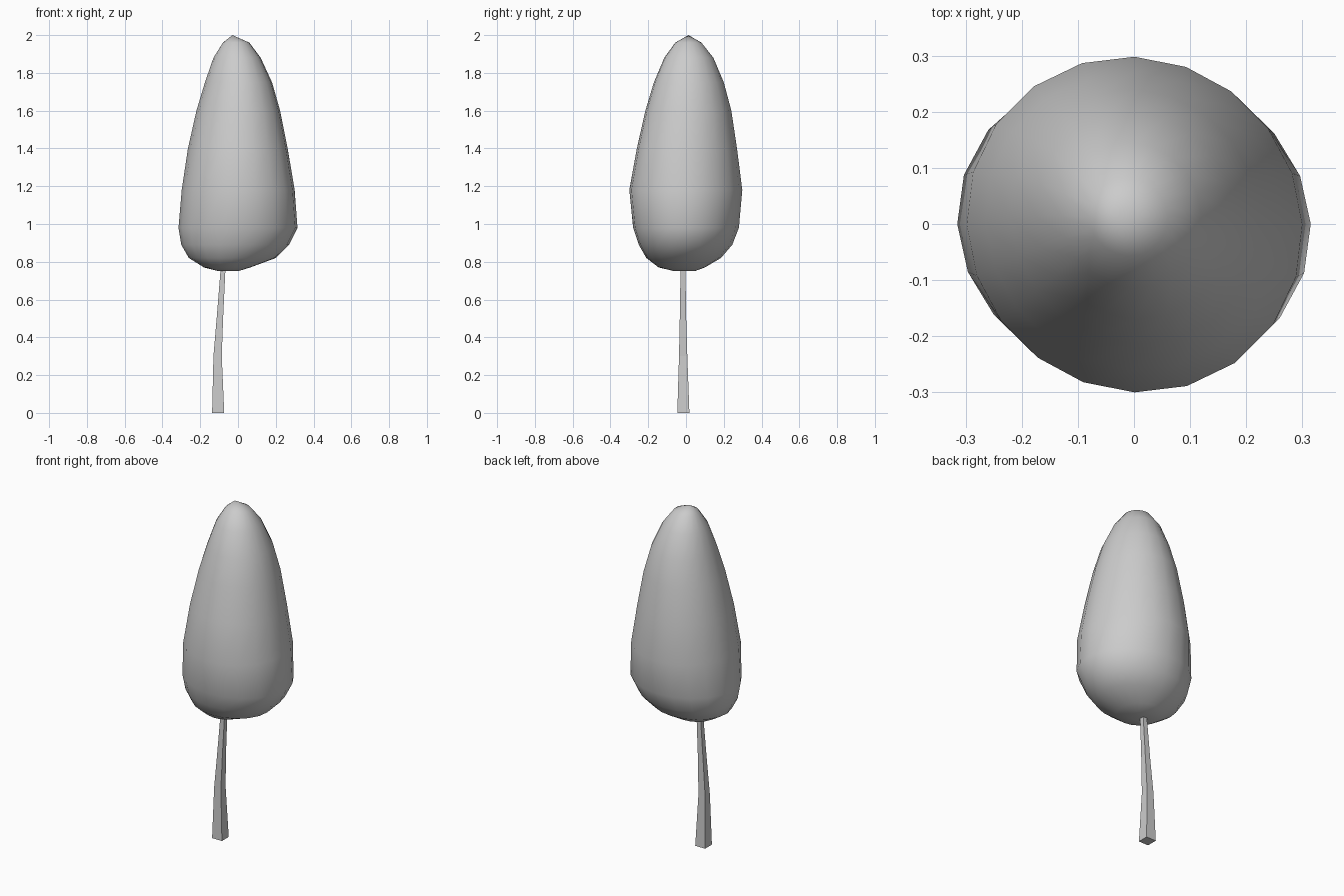
import bpy, bmesh
from math import cos, sin, pi

if "Cube" in bpy.data.objects:
    bpy.data.objects.remove(bpy.data.objects["Cube"])


def loft(name, rings, smooth, tip=None):
    """Skin a list of vertex rings, closing the ends with a cap or a tip."""
    bm = bmesh.new()
    loops = [[bm.verts.new(p) for p in ring] for ring in rings]
    n = len(loops[0])
    for a, b in zip(loops, loops[1:]):
        for i in range(n):
            j = (i + 1) % n
            bm.faces.new((a[i], a[j], b[j], b[i]))
    bm.faces.new(loops[0][::-1])
    if tip:
        t = bm.verts.new(tip)
        for i in range(n):
            bm.faces.new((loops[-1][i], loops[-1][(i + 1) % n], t))
    else:
        bm.faces.new(loops[-1])
    bmesh.ops.recalc_face_normals(bm, faces=bm.faces)
    for f in bm.faces:
        f.smooth = smooth
    me = bpy.data.meshes.new(name)
    bm.to_mesh(me)
    bm.free()
    ob = bpy.data.objects.new(name, me)
    bpy.context.collection.objects.link(ob)
    return ob


def oval(z, x0, x1, y0, y1, sides=20):
    """Slightly skewed oval ring filling the given extents."""
    pts = []
    for k in range(sides):
        a = 2 * pi * k / sides
        r = 1 - 0.02 * sin(2 * a)
        pts.append(((x0 + x1) / 2 + (x1 - x0) / 2 * r * cos(a),
                    (y0 + y1) / 2 + (y1 - y0) / 2 * r * sin(a), z))
    return pts


def square(z, x, y, h):
    return [(x - h, y - h, z), (x + h, y - h, z), (x + h, y + h, z), (x - h, y + h, z)]


# Crown: z, left, right, front, back extents
crown = [
    (0.75, -.10, 0.00, -.06, .045),
    (0.77, -.18, .065, -.145, .10),
    (0.82, -.26, .20, -.21, .185),
    (0.89, -.30, .27, -.25, .245),
    (0.98, -.315, .315, -.28, .28),
    (1.18, -.298, .30, -.30, .298),
    (1.40, -.265, .263, -.26, .27),
    (1.60, -.22, .223, -.215, .24),
    (1.75, -.175, .18, -.17, .20),
    (1.88, -.13, .12, -.115, .145),
    (1.96, -.08, .06, -.057, .082),
]
loft("crown", [oval(*r) for r in crown], True, tip=(-.03, .013, 2.0))

# Trunk: tapered, gently bent square post reaching into the crown
trunk = [
    (0.00, -.105, -.014, .032),
    (0.30, -.108, -.015, .022),
    (0.50, -.096, -.016, .017),
    (0.75, -.080, -.016, .013),
    (0.90, -.065, -.014, .010),
]
loft("trunk", [square(*r) for r in trunk], False)
